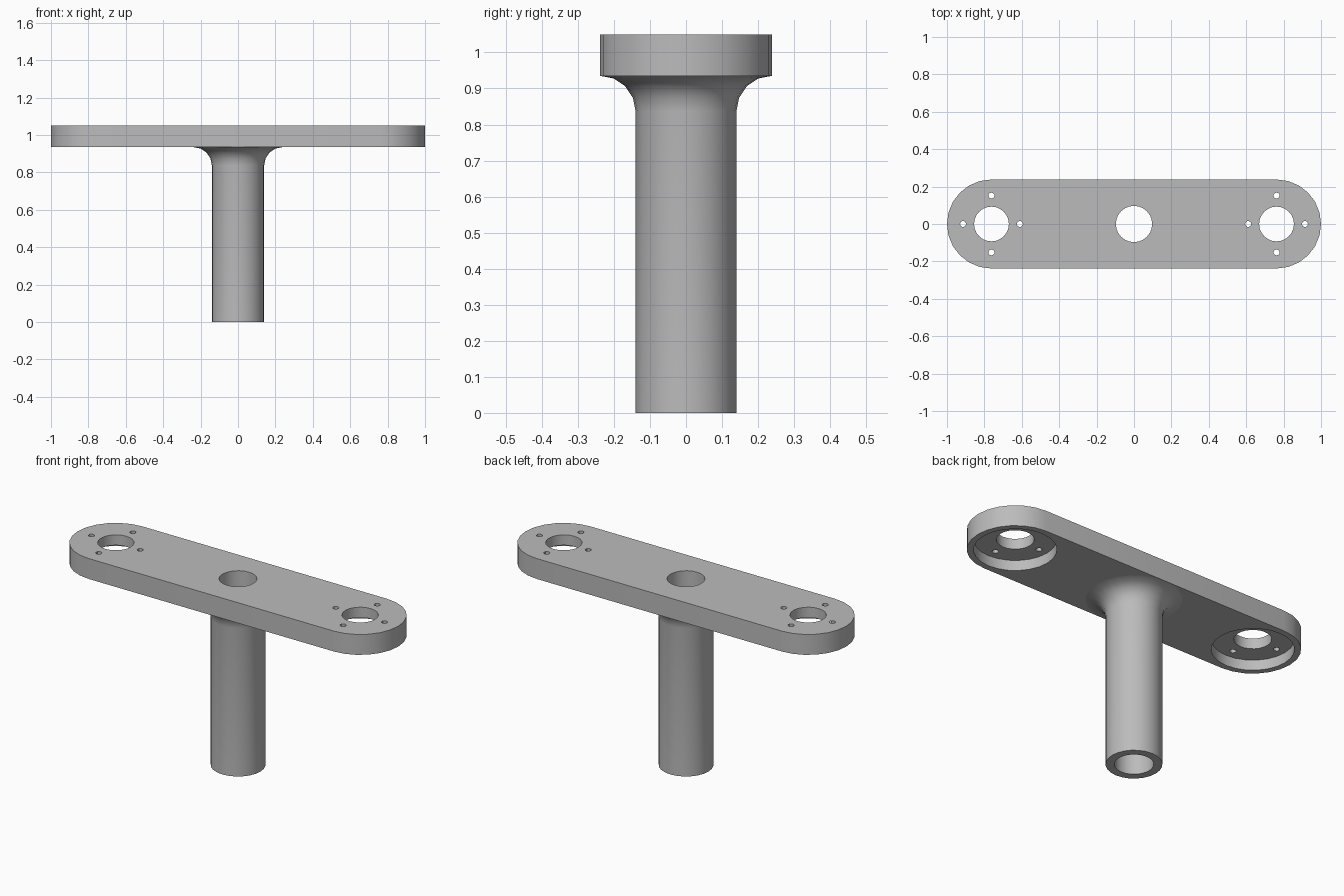
import bpy, bmesh
from math import pi, cos, sin, radians

if "Cube" in bpy.data.objects:
    bpy.data.objects.remove(bpy.data.objects["Cube"])

TOP, UNDER = 1.05, 0.935
HALF_WIDTH, END_X = 0.238, 0.762
BORE, TUBE, FILLET = 0.097, 0.14, 0.098
SIDES = 24

grey = bpy.data.materials.new("plain_grey")
grey.use_nodes = True
grey.diffuse_color = (0.5, 0.5, 0.5, 1)
grey.node_tree.nodes["Principled BSDF"].inputs["Base Color"].default_value = (0.5, 0.5, 0.5, 1)


def make_object(name, bm):
    bmesh.ops.recalc_face_normals(bm, faces=bm.faces)
    mesh = bpy.data.meshes.new(name)
    bm.to_mesh(mesh)
    bm.free()
    mesh.materials.append(grey)
    obj = bpy.data.objects.new(name, mesh)
    bpy.context.collection.objects.link(obj)
    return obj


def prism(name, outline, low, high):
    bm = bmesh.new()
    base = bm.faces.new([bm.verts.new((x, y, low)) for x, y in outline])
    top = bmesh.ops.extrude_face_region(bm, geom=[base])["geom"]
    verts = [v for v in top if isinstance(v, bmesh.types.BMVert)]
    bmesh.ops.translate(bm, verts=verts, vec=(0, 0, high - low))
    return make_object(name, bm)


def arc(x, y, r, start, sweep, steps):
    return [(x + r * cos(start + sweep * i / steps),
             y + r * sin(start + sweep * i / steps)) for i in range(steps + 1)]


def select_only(obj):
    bpy.ops.object.select_all(action="DESELECT")
    obj.select_set(True)
    bpy.context.view_layer.objects.active = obj


def drill(target, x, y, r, low, high, sides=SIDES):
    cutter = prism("cutter", arc(x, y, r, 0, 2 * pi, sides)[:-1], low, high)
    cutter.hide_render = True
    mod = target.modifiers.new("drill", "BOOLEAN")
    mod.operation, mod.solver, mod.object = "DIFFERENCE", "EXACT", cutter
    select_only(target)
    bpy.ops.object.modifier_apply(modifier=mod.name)
    bpy.data.objects.remove(cutter)


# Crossbar plate with rounded ends
outline = (arc(END_X, 0, HALF_WIDTH, -pi / 2, pi, SIDES // 2)
           + arc(-END_X, 0, HALF_WIDTH, pi / 2, pi, SIDES // 2))
plate = prism("crossbar_plate", outline, UNDER, TOP)

# Centre bore, then a recess, shaft hole and four screw holes at each end
drill(plate, 0, 0, BORE, 0.5, 1.5)
for side in (-1, 1):
    x = side * END_X
    drill(plate, x, 0, 0.205, 0.5, UNDER + 0.057)
    drill(plate, x, 0, 0.093, 0.5, 1.5)
    for k in range(4):
        a = k * pi / 2
        drill(plate, x + 0.152 * cos(a), 0.152 * sin(a), 0.016, 0.5, 1.5, 12)

# Hollow stem, flaring into the plate through a quarter-round fillet
profile = [(BORE, UNDER), (BORE, 0), (TUBE, 0)]
profile += arc(TUBE + FILLET, UNDER - FILLET, FILLET, pi, -pi / 2, 4)
bm = bmesh.new()
verts = [bm.verts.new((r, 0, z)) for r, z in profile]
edges = [bm.edges.new(pair) for pair in zip(verts, verts[1:])]
bmesh.ops.spin(bm, geom=verts + edges, cent=(0, 0, 0), axis=(0, 0, 1),
               angle=2 * pi, steps=SIDES)
bmesh.ops.remove_doubles(bm, verts=bm.verts, dist=0.0005)
stem = make_object("hollow_stem", bm)

for obj in (plate, stem):
    select_only(obj)
    bpy.ops.object.shade_smooth_by_angle(angle=radians(30))
